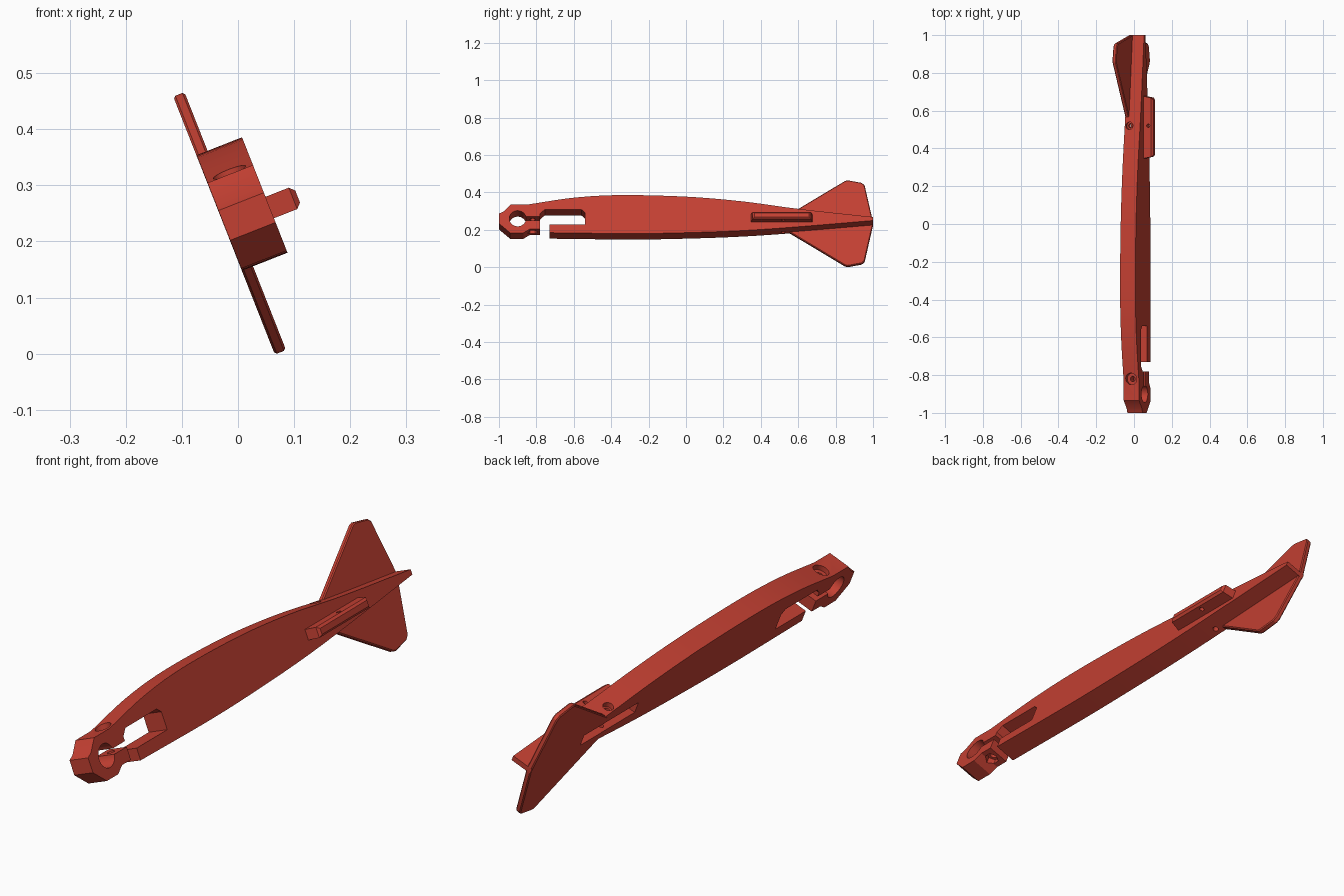
import bpy, bmesh, math
from mathutils import Matrix, Vector

if "Cube" in bpy.data.objects:
    bpy.data.objects.remove(bpy.data.objects["Cube"])

# Everything is built upright as (width, length, height), then rolled about y
ROLL = Matrix.Rotation(math.radians(-21.5), 4, 'Y')
W0, W1, MID = 0.061, 0.148, 0.2215      # body sides and centreline height
HEAD_Y = -0.9

red = bpy.data.materials.new("brick_red")
red.diffuse_color = (0.55, 0.051, 0.032, 1)
red.use_nodes = True
red.node_tree.nodes["Principled BSDF"].inputs["Base Color"].default_value = red.diffuse_color


def make(name, bm):
    bmesh.ops.recalc_face_normals(bm, faces=bm.faces)
    me = bpy.data.meshes.new(name)
    bm.to_mesh(me)
    bm.free()
    ob = bpy.data.objects.new(name, me)
    bpy.context.collection.objects.link(ob)
    me.materials.append(red)
    return ob


def plate(name, outline, w0, w1, bevel=0):
    """Extrude a (length, height) outline across the width."""
    bm = bmesh.new()
    face = bm.faces.new([bm.verts.new((w0, y, u)) for y, u in outline])
    ext = bmesh.ops.extrude_face_region(bm, geom=[face])["geom"]
    bmesh.ops.translate(bm, vec=(w1 - w0, 0, 0),
                        verts=[g for g in ext if isinstance(g, bmesh.types.BMVert)])
    if bevel:
        rims = [e for e in bm.edges if abs(e.verts[0].co.x - e.verts[1].co.x) < 1e-6]
        bmesh.ops.bevel(bm, geom=rims, offset=bevel, segments=1, affect='EDGES')
    return make(name, bm)


def rod(w, y, u0, u1, r, sides=32):
    """Upright cutter rod."""
    bm = bmesh.new()
    bmesh.ops.create_cone(bm, cap_ends=True, segments=sides, radius1=r, radius2=r,
                          depth=u1 - u0, matrix=Matrix.Translation((w, y, (u0 + u1) / 2)))
    return make("cutter", bm)


def curve(pts, steps=6):
    """Smooth curve through the points."""
    p = [Vector(q) for q in pts]
    p = [2 * p[0] - p[1]] + p + [2 * p[-1] - p[-2]]
    out = []
    for a, b, c, d in zip(p, p[1:], p[2:], p[3:]):
        for i in range(steps):
            t = i / steps
            out.append(tuple(0.5 * (2 * b + (c - a) * t + (2 * a - 5 * b + 4 * c - d) * t * t
                                    + (3 * b - a - 3 * c + d) * t ** 3)))
    return out + [tuple(p[-2])]


def cut(ob, cutters):
    for c in cutters:
        c.hide_render = True
        m = ob.modifiers.new("cut", 'BOOLEAN')
        m.operation, m.solver, m.object = 'DIFFERENCE', 'EXACT', c
    bpy.context.view_layer.update()
    dg = bpy.context.evaluated_depsgraph_get()
    me = bpy.data.meshes.new_from_object(ob.evaluated_get(dg))
    ob.modifiers.clear()
    ob.data = me


# Body: one outline with rounded head, clamp hole, slit and open slot
top = curve([(1, 0.23), (0.6, 0.277), (0.3, 0.32), (0, 0.347), (-0.35, 0.356),
             (-0.6, 0.341), (-0.84, 0.303)])
head = [(-0.935, 0.303), (-0.975, 0.262), (-1, 0.25), (-1, 0.193), (-0.94, 0.139),
        (-0.87, 0.139), (-0.835, 0.161), (-0.78, 0.161)]
hole_r, slit = 0.045, 0.011
a0 = math.asin(slit / hole_r)
hole = [(HEAD_Y + hole_r * math.cos(a), MID + hole_r * math.sin(a))
        for a in [-a0 - (2 * math.pi - 2 * a0) * i / 28 for i in range(29)]]
slot = [(-0.78, 0.25), (-0.755, 0.274), (-0.56, 0.274), (-0.54, 0.256),
        (-0.54, 0.187), (-0.73, 0.187)]
bottom = curve([(-0.73, 0.14), (-0.3, 0.135), (0, 0.14), (0.3, 0.152),
                (0.6, 0.174), (1, 0.21)])
outline = (top + head + [(-0.78, MID - slit)] + hole
           + [(-0.78, MID + slit)] + slot + bottom)
body = plate("body", outline, W0, W1)

# Tail fin, symmetric about the centreline
half = [(0.55, 0.05), (0.85, 0.243), (0.865, 0.247), (0.94, 0.232), (0.955, 0.218), (1, 0.008)]
fin = plate("tail_fin", [(y, MID + h) for y, h in half]
            + [(y, MID - h) for y, h in reversed(half)], W0 - 0.0005, 0.082, 0.004)

# Mounting tab on the right side, tapered towards its tip
bm = bmesh.new()
bmesh.ops.create_cube(bm, size=1, matrix=Matrix.Translation((0.17, 0.512, MID))
                      @ Matrix.Diagonal((0.063, 0.334, 0.041, 1)))
tip = [f for f in bm.faces if f.calc_center_median().x > 0.2]
for v in tip[0].verts:
    v.co.y += 0.012 if v.co.y < 0.512 else -0.012
bmesh.ops.bevel(bm, geom=list(tip[0].edges), offset=0.009, segments=1, affect='EDGES')
tab = make("mounting_tab", bm)

# Matching socket on the left side and all screw and pin holes
mid_w = (W0 + W1) / 2
socket = plate("cutter", [(0.343, MID - 0.023), (0.682, MID - 0.023),
                          (0.682, MID + 0.023), (0.343, MID + 0.023)], 0.04, 0.12)
screw = rod(mid_w, -0.82, 0.1, 0.4, 0.014)
screw_head = rod(mid_w, -0.82, 0.283, 0.4, 0.031)
nut = rod(mid_w, -0.82, 0.1, 0.182, 0.027, 6)
pin = rod(0.087, 0.52, 0.1, 0.4, 0.011)
pin_head = rod(0.087, 0.52, 0.272, 0.4, 0.02)
tab_pin = rod(0.176, 0.52, 0.1, 0.4, 0.009)
cut(body, [socket, screw, screw_head, nut, pin, pin_head])
cut(fin, [socket])
cut(tab, [tab_pin])
for c in (socket, screw, screw_head, nut, pin, pin_head, tab_pin):
    bpy.data.objects.remove(c)

# Roll the parts into place and shade
for ob in (body, fin, tab):
    ob.data.transform(ROLL)
    bpy.ops.object.select_all(action='DESELECT')
    ob.select_set(True)
    bpy.context.view_layer.objects.active = ob
    bpy.ops.object.shade_smooth_by_angle(angle=math.radians(30))
